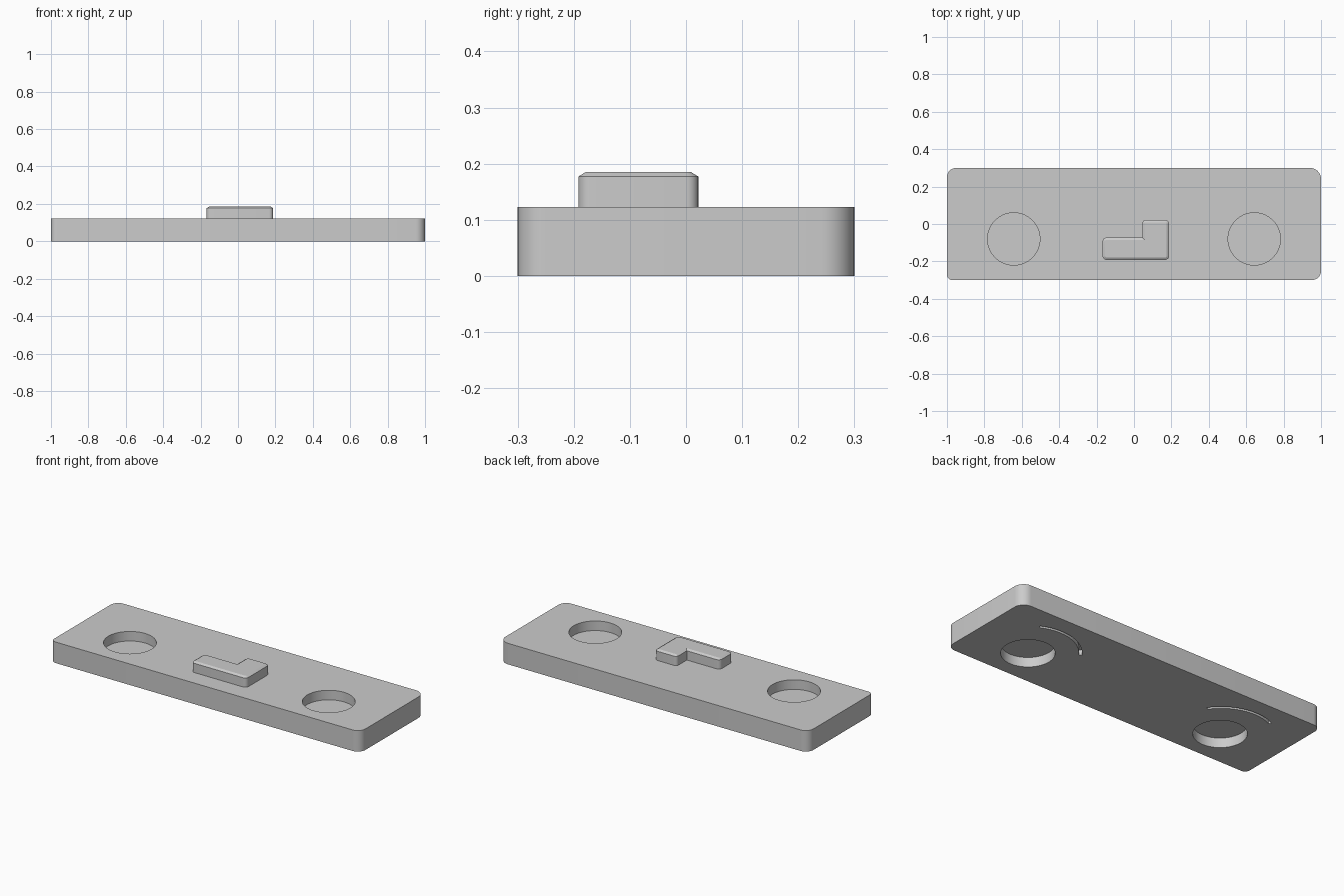
import bpy, bmesh, math
from mathutils import Vector

if "Cube" in bpy.data.objects:
    bpy.data.objects.remove(bpy.data.objects["Cube"])

grey = bpy.data.materials.new("light_grey")
grey.diffuse_color = (0.6, 0.6, 0.6, 1)
grey.use_nodes = True
grey.node_tree.nodes["Principled BSDF"].inputs["Base Color"].default_value = grey.diffuse_color


def rounded(points, steps=10):
    """Outline from (x, y, corner radius) listed counter-clockwise."""
    out = []
    for i, (x, y, r) in enumerate(points):
        p = Vector((x, y))
        if r <= 0:
            out.append(p)
            continue
        a = (Vector(points[i - 1][:2]) - p).normalized()
        b = (Vector(points[(i + 1) % len(points)][:2]) - p).normalized()
        c = p + (a + b) * r          # centre of a right-angled corner
        for k in range(steps + 1):
            t = math.pi / 2 * k / steps
            out.append(c - b * r * math.cos(t) - a * r * math.sin(t))
    return out


def loft(name, levels, hide=False):
    """Closed solid through stacked outlines [(outline, z), ...]."""
    bm = bmesh.new()
    rings = [[bm.verts.new((p[0], p[1], z)) for p in o] for o, z in levels]
    n = len(rings[0])
    for lo, hi in zip(rings, rings[1:]):
        for i in range(n):
            j = (i + 1) % n
            bm.faces.new((lo[i], lo[j], hi[j], hi[i]))
    bm.faces.new(rings[0][::-1])
    bm.faces.new(rings[-1])
    bmesh.ops.recalc_face_normals(bm, faces=bm.faces)
    me = bpy.data.meshes.new(name)
    bm.to_mesh(me)
    bm.free()
    me.materials.append(grey)
    ob = bpy.data.objects.new(name, me)
    bpy.context.collection.objects.link(ob)
    ob.hide_render = hide
    return ob


def circle(cx, cy, r, n=64):
    return [(cx + r * math.cos(2 * math.pi * i / n),
             cy + r * math.sin(2 * math.pi * i / n)) for i in range(n)]


def arc_band(cx, cy, r, w, a0, a1, n=32):
    angles = [math.radians(a0 + (a1 - a0) * i / n) for i in range(n + 1)]
    ring = lambda q, seq: [(cx + q * math.cos(a), cy + q * math.sin(a)) for a in seq]
    return ring(r + w / 2, angles) + ring(r - w / 2, angles[::-1])


def smooth(ob):
    bpy.ops.object.select_all(action='DESELECT')
    ob.select_set(True)
    bpy.context.view_layer.objects.active = ob
    bpy.ops.object.shade_smooth_by_angle(angle=math.radians(25))


H = 0.123        # plate thickness
POCKET = 0.056   # depth of the round pockets on both faces

# Base plate with rounded corners
outline = rounded([(-1, -0.3, 0.03), (1, -0.3, 0.05), (1, 0.3, 0.06), (-1, 0.3, 0.05)])
plate = loft("base_plate", [(outline, 0), (outline, H)])

# Round pockets above and below, and arc slots in the underside
cutters = []
for side, s in (("left", -1), ("right", 1)):
    disc = circle(s * 0.643, -0.08, 0.14)
    cutters.append(loft(side + "_top_pocket_cutter", [(disc, H - POCKET), (disc, H + 0.05)], True))
    cutters.append(loft(side + "_bottom_pocket_cutter", [(disc, -0.05), (disc, POCKET)], True))
    span = (64, 145) if s > 0 else (35, 116)
    band = arc_band(s * 0.65, -0.08, 0.275, 0.016, *span)
    cutters.append(loft(side + "_arc_slot_cutter", [(band, -0.05), (band, 0.03)], True))

for c in cutters:
    m = plate.modifiers.new(c.name, 'BOOLEAN')
    m.operation = 'DIFFERENCE'
    m.solver = 'EXACT'
    m.object = c
bpy.context.view_layer.objects.active = plate
plate.select_set(True)
for m in list(plate.modifiers):
    bpy.ops.object.modifier_apply(modifier=m.name)
for c in cutters:
    bpy.data.objects.remove(c, do_unlink=True)
smooth(plate)


# Raised L-shaped key with a chamfered top
def key_outline(d):
    r = 0.022 - d
    return rounded([(-0.168 + d, -0.192 + d, r), (0.188 - d, -0.192 + d, r),
                    (0.188 - d, 0.022 - d, r), (0.045 + d, 0.022 - d, 0.018 - d),
                    (0.045 + d, -0.072 - d, 0), (-0.168 + d, -0.072 - d, r)], 6)


key = loft("raised_key", [(key_outline(0), H - 0.004), (key_outline(0), 0.177),
                          (key_outline(0.013), 0.185)])
smooth(key)
